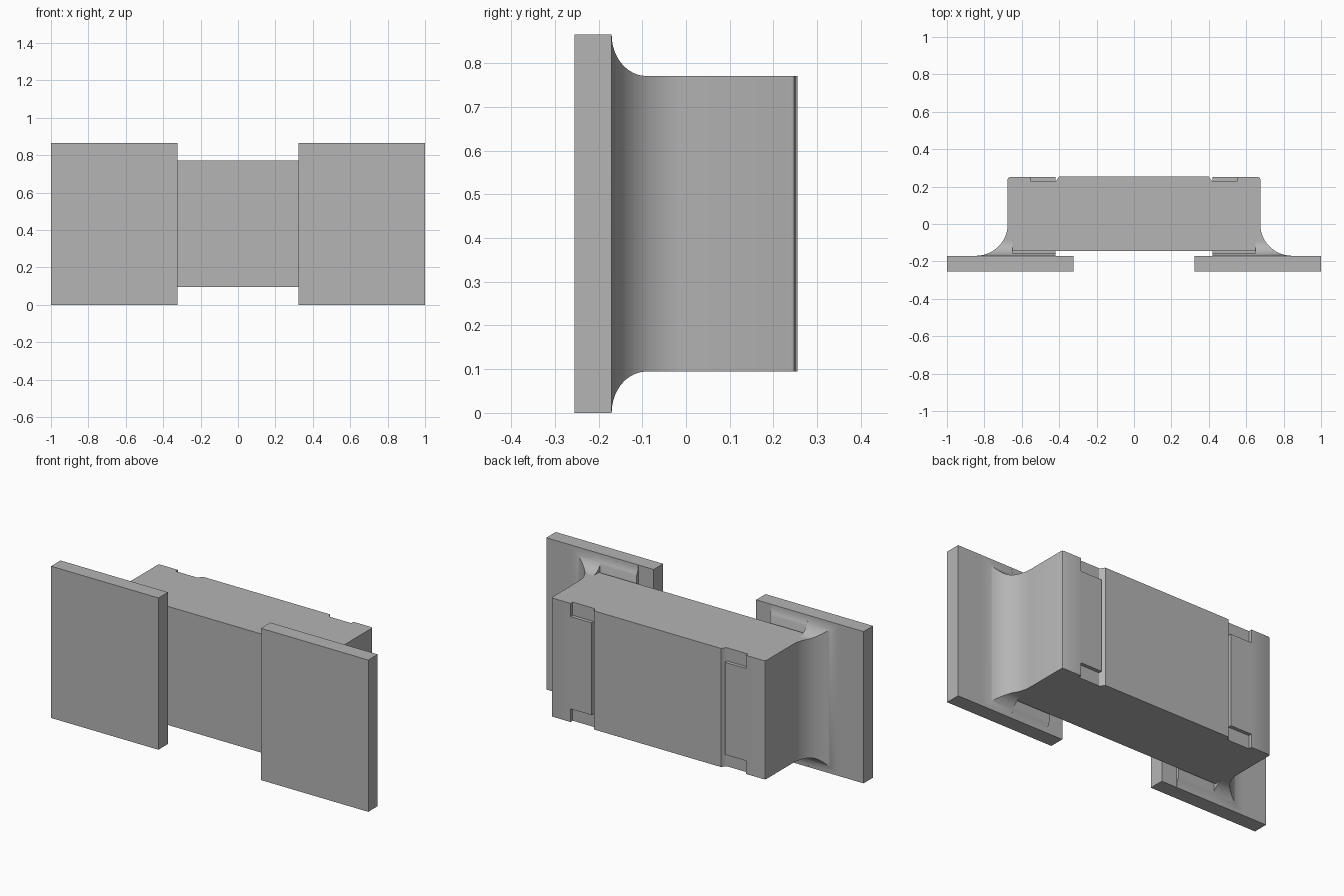
import bpy
import bmesh
from math import sqrt, sin, cos, pi

cube = bpy.data.objects.get("Cube")
if cube:
    bpy.data.objects.remove(cube, do_unlink=True)

MID = 0.4325      # middle height
HALF = 0.338      # half height of the body
PAD_TOP = -0.17   # back face of the pads

grey = bpy.data.materials.new("plain_grey")
grey.use_nodes = True
colour = (0.46, 0.46, 0.46, 1)
grey.diffuse_color = colour
grey.node_tree.nodes["Principled BSDF"].inputs["Base Color"].default_value = colour


def make(name, bm):
    bmesh.ops.recalc_face_normals(bm, faces=bm.faces[:])
    mesh = bpy.data.meshes.new(name)
    bm.to_mesh(mesh)
    bm.free()
    mesh.materials.append(grey)
    obj = bpy.data.objects.new(name, mesh)
    bpy.context.collection.objects.link(obj)
    return obj


def loft(name, rings):
    """Closed solid through rings of equal length."""
    bm = bmesh.new()
    loops = [[bm.verts.new(p) for p in ring] for ring in rings]
    for a, b in zip(loops, loops[1:]):
        for i in range(len(a)):
            j = (i + 1) % len(a)
            bm.faces.new((a[i], a[j], b[j], b[i]))
    bm.faces.new(loops[0])
    bm.faces.new(loops[-1])
    return make(name, bm)


def box(name, x0, x1, y0, y1, z0, z1):
    return loft(name, [[(x0, y, z0), (x1, y, z0), (x1, y, z1), (x0, y, z1)]
                       for y in (y0, y1)])


def smooth(obj):
    bpy.ops.object.select_all(action="DESELECT")
    obj.select_set(True)
    bpy.context.view_layer.objects.active = obj
    bpy.ops.object.shade_smooth_by_angle()


def end_reach(y):
    """Outer x of the concave end fillet."""
    d = min(max(-y / 0.17, 0), 1)
    return 0.845 - 0.17 * sqrt(1 - d * d)


def side_reach(y):
    """Half height of the concave side fillet."""
    d = min(max((-0.09 - y) / 0.08, 0), 1)
    return 0.432 - (0.432 - HALF) * sqrt(1 - d * d)


# Body: half profile with a rounded end edge and a groove, mirrored
half = [(0.65, -0.145), (0.675, -0.12)]
half += [(0.665 + 0.01 * cos(a), 0.24 + 0.01 * sin(a)) for a in (0, pi / 4, pi / 2)]
half += [(0.42, 0.25), (0.42, 0.23), (0.412, 0.235), (0.40, 0.255)]
profile = half + [(-x, y) for x, y in reversed(half)]
body = loft("body", [[(x, y, z) for x, y in profile]
                     for z in (MID - HALF, MID + HALF)])

# Corner notches in the back of the end caps
for side in (-1, 1):
    for up in (-1, 1):
        x0, x1 = sorted((side * 0.42, side * 0.553))
        z0, z1 = sorted((MID + up * (HALF - 0.075), MID + up * (HALF + 0.1)))
        cutter = box("notch_cutter", x0, x1, 0.23, 0.35, z0, z1)
        cutter.hide_render = True
        cutter.hide_set(True)
        mod = body.modifiers.new("notch", "BOOLEAN")
        mod.operation = "DIFFERENCE"
        mod.solver = "EXACT"
        mod.object = cutter
# Bake the cuts, then drop the cutters
bpy.context.view_layer.update()
cut = bpy.data.meshes.new_from_object(
    body.evaluated_get(bpy.context.evaluated_depsgraph_get()))
body.modifiers.clear()
body.data = cut
for obj in [o for o in bpy.data.objects if o.name.startswith("notch_cutter")]:
    bpy.data.objects.remove(obj, do_unlink=True)
smooth(body)


def fillet(name, side, x0, reach, levels):
    """Solder block stacked along y with flaring outline."""
    rings = []
    for y in levels:
        h, x1 = side_reach(y), reach(y)
        rings.append([(side * x, y, MID + z)
                      for x, z in ((x0, -h), (x1, -h), (x1, h), (x0, h))])
    smooth(loft(name, rings))


for side, label in ((1, "left"), (-1, "right")):
    # Flat mounting pad
    x0, x1 = sorted((side * 0.323, side))
    box(label + "_pad", x0, x1, -0.255, PAD_TOP, 0, 2 * MID)

    # Tall solder fillet against the end face
    steps = 20
    levels = [-0.17 * cos(pi / 2 * i / steps) for i in range(steps + 1)]
    levels += [-0.168, -0.165, -0.16, -0.15, -0.14, -0.12, -0.105, -0.09]
    fillet(label + "_end_solder", side, 0.65, end_reach, sorted(set(levels)))

    # Low solder ledge under the end cap
    fillet(label + "_low_solder", side, 0.42, lambda y: 0.652,
           [-0.17, -0.169, -0.167, -0.164, -0.16, -0.155])

    # Contact strip joining the ledge to the body
    x0, x1 = sorted((side * 0.42, side * 0.655))
    box(label + "_contact", x0, x1, -0.157, -0.14, MID - 0.27, MID + 0.27)
